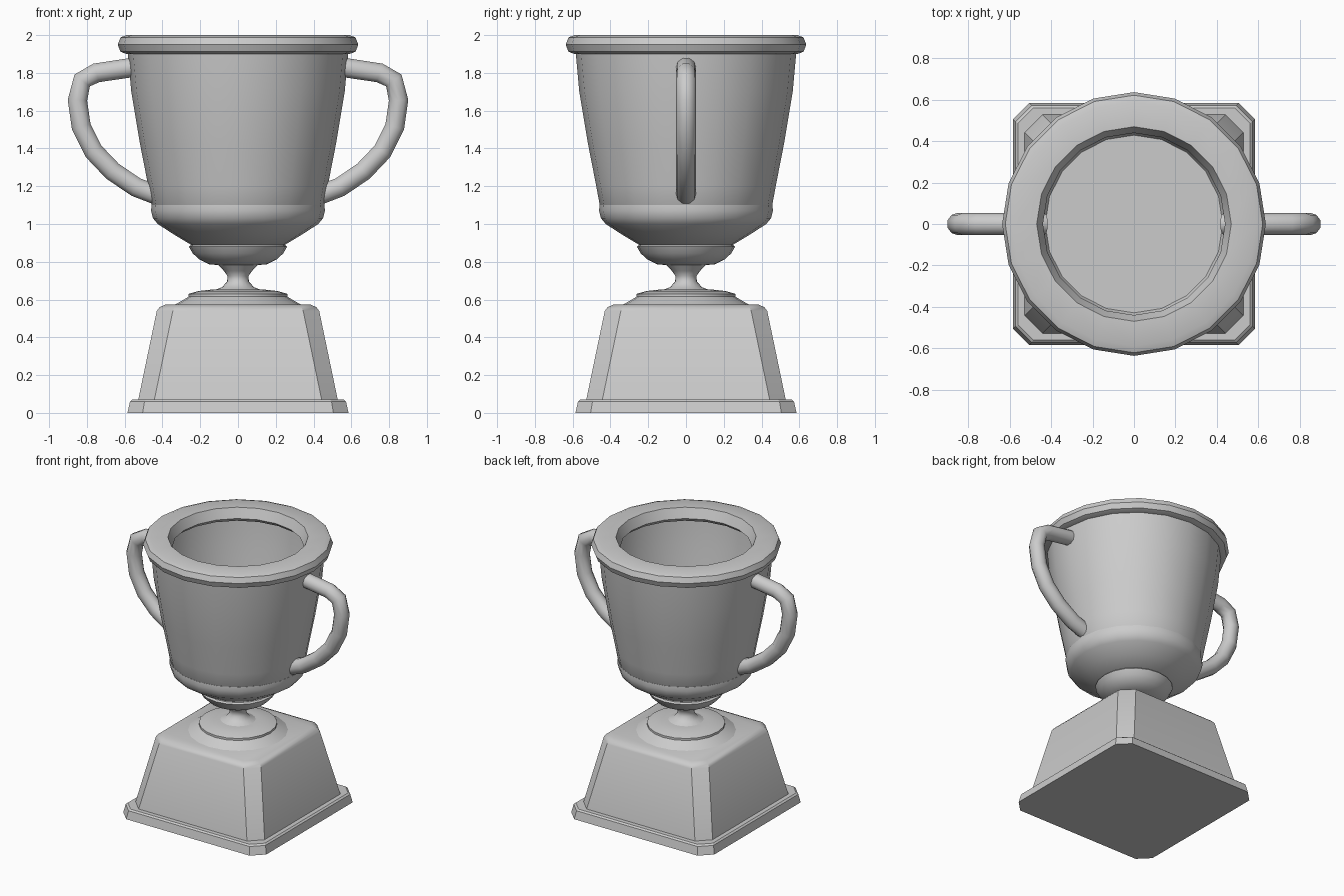
import bpy, bmesh, math

cube = bpy.data.objects.get("Cube")
if cube:
    bpy.data.objects.remove(cube, do_unlink=True)

GREY = (0.6, 0.6, 0.6, 1)
metal = bpy.data.materials.new("plain_grey")
metal.use_nodes = True
metal.diffuse_color = GREY
metal.node_tree.nodes["Principled BSDF"].inputs["Base Color"].default_value = GREY


def smooth(ob, angle):
    bpy.ops.object.select_all(action="DESELECT")
    ob.select_set(True)
    bpy.context.view_layer.objects.active = ob
    bpy.ops.object.shade_smooth_by_angle(angle=math.radians(angle))


def stack(name, rings, angle, closed=False):
    """Skin a list of equal-length point rings; cap the ends unless closed."""
    bm = bmesh.new()
    loops = [[bm.verts.new(p) for p in ring] for ring in rings]
    pairs = list(zip(loops, loops[1:]))
    if closed:
        pairs.append((loops[-1], loops[0]))
    else:
        bm.faces.new(loops[0])
        bm.faces.new(loops[-1])
    n = len(loops[0])
    for a, b in pairs:
        for i in range(n):
            j = (i + 1) % n
            bm.faces.new((a[i], a[j], b[j], b[i]))
    bmesh.ops.recalc_face_normals(bm, faces=bm.faces)
    me = bpy.data.meshes.new(name)
    bm.to_mesh(me)
    bm.free()
    ob = bpy.data.objects.new(name, me)
    bpy.context.collection.objects.link(ob)
    me.materials.append(metal)
    smooth(ob, angle)
    return ob


def circle(r, z, n=20):
    return [(r * math.cos(math.tau * i / n), r * math.sin(math.tau * i / n), z)
            for i in range(n)]


def chamfered_square(half, flat, z):
    pts = [(half, -flat), (half, flat)]
    ring = []
    for k in range(4):
        c, s = round(math.cos(k * math.pi / 2)), round(math.sin(k * math.pi / 2))
        ring += [(x * c - y * s, x * s + y * c, z) for x, y in pts]
    return ring


def lathe(name, profile, angle=40, closed=False):
    return stack(name, [circle(r, z) for r, z in profile], angle, closed)


# Plinth: splayed foot and tapered block with cut corners
stack("plinth_foot", [chamfered_square(*p) for p in
      [(0.585, 0.505, 0), (0.572, 0.495, 0.06), (0.56, 0.487, 0.07)]], 20)
stack("plinth_block", [chamfered_square(*p) for p in
      [(0.53, 0.445, 0.06), (0.43, 0.345, 0.54), (0.415, 0.335, 0.56),
       (0.385, 0.315, 0.573)]], 30)

# Stem: collar on the plinth, narrow neck and flared knop
lathe("stem_collar", [(0.34, 0.57), (0.30, 0.592), (0.262, 0.615), (0.262, 0.63),
                      (0.21, 0.645), (0.14, 0.653)])
lathe("stem_neck", [(0.14, 0.645), (0.085, 0.665), (0.058, 0.695), (0.055, 0.725),
                    (0.075, 0.752), (0.11, 0.79)], 50)
lathe("stem_knop", [(0.10, 0.782), (0.155, 0.787), (0.205, 0.812), (0.24, 0.845),
                    (0.26, 0.88), (0.25, 0.89)])

# Cup: lower bowl, hollow body and rolled rim
lathe("lower_bowl", [(0.24, 0.885), (0.34, 0.945), (0.425, 1.0), (0.45, 1.03),
                     (0.46, 1.07), (0.458, 1.1), (0.43, 1.1)])
lathe("cup_body", [(0.02, 0.99), (0.2, 1.0), (0.35, 1.03), (0.425, 1.08),
                   (0.45, 1.2), (0.48, 1.4), (0.53, 1.7), (0.545, 1.92),
                   (0.585, 1.92), (0.565, 1.7), (0.518, 1.42), (0.475, 1.2),
                   (0.453, 1.08), (0.4, 1.0), (0.02, 0.96)], 60)
lathe("rim", [(0.47, 2.0), (0.59, 2.0), (0.622, 1.988), (0.637, 1.95),
              (0.622, 1.912), (0.59, 1.9), (0.47, 1.9), (0.44, 1.93)], 40, True)

# Handles: bent round tubes, one on each side
PATH = [(0.55, 1.83), (0.75, 1.80), (0.825, 1.76), (0.85, 1.655), (0.83, 1.515),
        (0.765, 1.385), (0.665, 1.28), (0.54, 1.195), (0.435, 1.155)]
for name, side in (("left_handle", 1), ("right_handle", -1)):
    cu = bpy.data.curves.new(name, "CURVE")
    cu.dimensions = "3D"
    cu.bevel_depth = 0.054
    cu.bevel_resolution = 3
    cu.use_fill_caps = True
    sp = cu.splines.new("POLY")
    sp.points.add(len(PATH) - 1)
    for pt, (x, z) in zip(sp.points, PATH):
        pt.co = (side * x, 0, z, 1)
    ob = bpy.data.objects.new(name, cu)
    bpy.context.collection.objects.link(ob)
    cu.materials.append(metal)
    bpy.ops.object.select_all(action="DESELECT")
    ob.select_set(True)
    bpy.context.view_layer.objects.active = ob
    bpy.ops.object.convert(target="MESH")
    smooth(bpy.context.object, 50)
